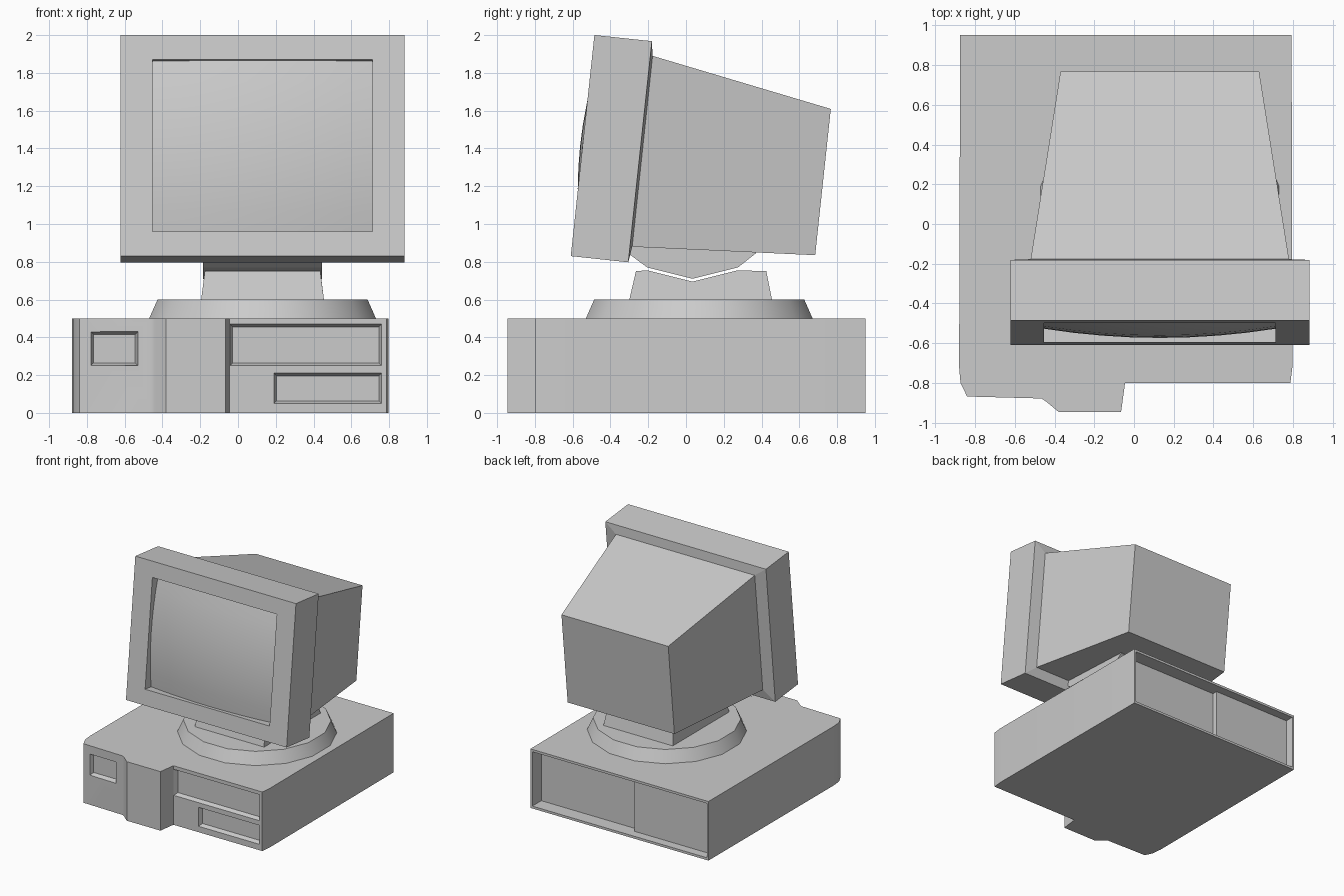
import bpy, bmesh, math
from mathutils import Matrix

if "Cube" in bpy.data.objects:
    bpy.data.objects.remove(bpy.data.objects["Cube"])

CX = 0.13                      # centre line of stand and monitor
TILT = math.radians(-6.1)      # monitor leans back


def finish(bm, name, smooth=None):
    bmesh.ops.recalc_face_normals(bm, faces=bm.faces[:])
    mesh = bpy.data.meshes.new(name)
    bm.to_mesh(mesh)
    bm.free()
    ob = bpy.data.objects.new(name, mesh)
    bpy.context.collection.objects.link(ob)
    if smooth:
        activate(ob)
        bpy.ops.object.shade_smooth_by_angle(angle=math.radians(smooth))
    return ob


def activate(ob):
    bpy.ops.object.select_all(action='DESELECT')
    ob.select_set(True)
    bpy.context.view_layer.objects.active = ob


def loft(name, rects):
    """Closed skin through rectangles (x0, x1, z0, z1, y)."""
    bm = bmesh.new()
    rings = [[bm.verts.new((x, y, z)) for x, z in ((a, c), (b, c), (b, d), (a, d))]
             for a, b, c, d, y in rects]
    for r, s in zip(rings, rings[1:]):
        for i in range(4):
            j = (i + 1) % 4
            bm.faces.new((r[i], r[j], s[j], s[i]))
    bm.faces.new(rings[0])
    bm.faces.new(rings[-1])
    return finish(bm, name)


def prism(name, pts, vec, smooth=None, taper=None):
    """Extrude a polygon of 3D points along vec."""
    bm = bmesh.new()
    face = bm.faces.new([bm.verts.new(p) for p in pts])
    ext = bmesh.ops.extrude_face_region(bm, geom=[face], use_keep_orig=True)
    bmesh.ops.translate(bm, vec=vec, verts=[v for v in ext['geom'] if isinstance(v, bmesh.types.BMVert)])
    if taper:
        for v in bm.verts:
            if v.co.z > taper[0]:
                v.co.x = CX + (v.co.x - CX) * taper[1]
    return finish(bm, name, smooth)


def cut(ob, cutter):
    mod = ob.modifiers.new("cut", 'BOOLEAN')
    mod.operation = 'DIFFERENCE'
    mod.solver = 'EXACT'
    mod.object = cutter
    activate(ob)
    bpy.ops.object.modifier_apply(modifier=mod.name)
    bpy.data.objects.remove(cutter)


# Computer case: top outline extruded up
outline = [(-0.875, 0.95), (-0.88, -0.72), (-0.873, -0.80), (-0.84, -0.868), (-0.465, -0.878),
           (-0.44, -0.895), (-0.38, -0.945), (-0.065, -0.945), (-0.045, -0.80),
           (0.787, -0.80), (0.797, -0.72), (0.793, 0.95)]
case = prism("computer_case", [(x, y, 0) for x, y in outline], (0, 0, 0.5))

# Front recesses with sloped walls: power switch and two drive bays
for x0, x1, z0, z1, y in ((-0.78, -0.53, 0.25, 0.43, -0.872),
                          (-0.042, 0.76, 0.25, 0.47, -0.80),
                          (0.19, 0.76, 0.05, 0.21, -0.80)):
    t = 0.014
    cut(case, loft("recess_cutter", [(x0, x1, z0, z1, y - 0.02), (x0, x1, z0, z1, y),
                                     (x0 + t, x1 - t, z0 + t, z1 - t, y + 0.035)]))

# Rear recess: shallow panel on one side, deeper on the other
for x0, x1, depth in ((-0.86, 0.775, 0.075), (-0.13, 0.775, 0.12)):
    cut(case, loft("rear_cutter", [(x0, x1, 0.02, 0.48, 0.95 - depth), (x0, x1, 0.02, 0.48, 1.05)]))
activate(case)
bpy.ops.object.shade_smooth_by_angle(angle=math.radians(35))

# Round stand plate, sixteen sides
bm = bmesh.new()
bmesh.ops.create_cone(bm, cap_ends=True, segments=16, radius1=0.612, radius2=0.567, depth=0.1,
                      matrix=Matrix.Translation((CX, 0.07, 0.55)) @ Matrix.Rotation(math.pi / 16, 4, 'Z'))
finish(bm, "stand_plate", 30)

# Pedestal with a shallow V cradle
cradle = [(-0.30, 0.6), (-0.265, 0.75), (-0.205, 0.755), (0.035, 0.695),
          (0.275, 0.755), (0.425, 0.75), (0.455, 0.6)]
prism("pedestal", [(CX - 0.325, y, z) for y, z in cradle], (0.65, 0, 0), taper=(0.65, 0.94))

# Tilting foot under the monitor
foot = [(-0.30, 0.84), (-0.205, 0.77), (0.035, 0.71), (0.275, 0.77), (0.37, 0.845),
        (0.37, 0.90), (-0.28, 0.90)]
prism("tilt_foot", [(CX - 0.315, y, z) for y, z in foot], (0.63, 0, 0))

# Monitor shell: bezel, step, tapering rear
W, H = 0.7525, 1.177
monitor = loft("monitor_shell", [(-W, W, 0, H, 0), (-W, W, 0, H, 0.306),
                                 (-0.65, 0.65, 0.084, 1.10, 0.318),
                                 (-0.50, 0.50, 0.1425, 0.921, 1.286)])
SX, Z0, Z1 = 0.583, 0.131, 1.046
cut(monitor, loft("screen_cutter", [(-SX, SX, Z0, Z1, -0.1), (-SX, SX, Z0, Z1, 0.09)]))

# Curved screen glass
bm = bmesh.new()
bmesh.ops.create_grid(bm, x_segments=8, y_segments=8, size=1)
for v in bm.verts:
    u, w = v.co.x, v.co.y
    v.co = (u * SX, -0.013 + 0.0465 * (u * u + w * w), (Z0 + Z1) / 2 + w * (Z1 - Z0) / 2)
bmesh.ops.recalc_face_normals(bm, faces=bm.faces[:])
screen = finish(bm, "screen", 30)
if screen.data.polygons[0].normal.y > 0:
    screen.data.flip_normals()

for ob in (monitor, screen):
    ob.location = (CX, -0.61, 0.83)
    ob.rotation_euler = (TILT, 0, 0)
